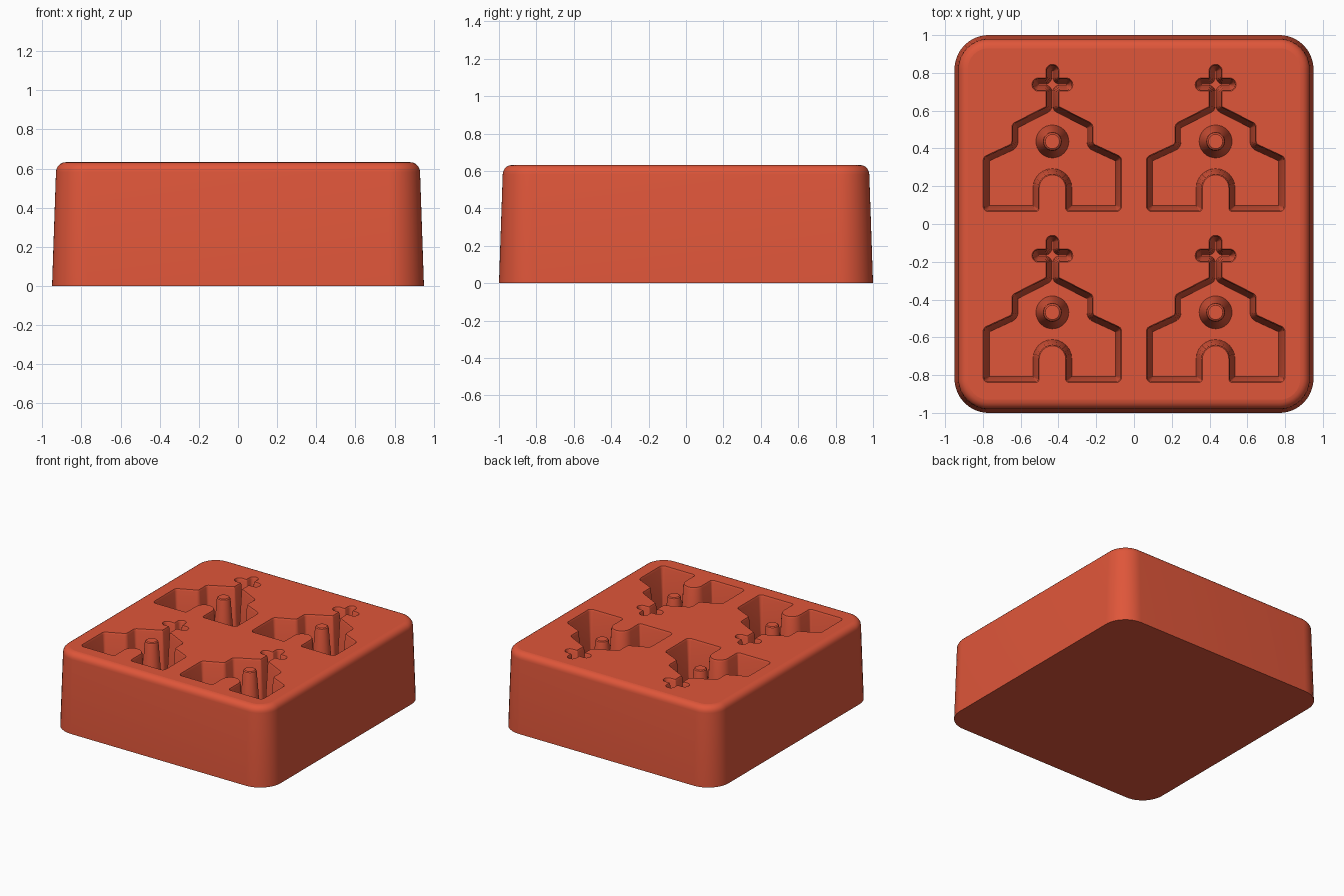
import bpy, bmesh, math
from mathutils import Vector

cube = bpy.data.objects.get("Cube")
if cube:
    bpy.data.objects.remove(cube, do_unlink=True)

HEIGHT = 0.632
DEPTH = 0.5

clay = bpy.data.materials.new("terracotta_red")
clay.use_nodes = True
clay.diffuse_color = (0.74, 0.093, 0.042, 1)
clay.node_tree.nodes["Principled BSDF"].inputs["Base Color"].default_value = clay.diffuse_color


def outline(corners, inset, segments=5):
    """Counter-clockwise (x, y, radius) corners, inset and rounded in parallel."""
    pts = [Vector(c[:2]) for c in corners]
    loop = []
    for i, p in enumerate(pts):
        d1 = (p - pts[i - 1]).normalized()
        d2 = (pts[(i + 1) % len(pts)] - p).normalized()
        n1, n2 = Vector((-d1.y, d1.x)), Vector((-d2.y, d2.x))
        miter = (n1 + n2) / (1 + n1.dot(n2))
        q = p + miter * inset
        if not corners[i][2]:
            loop.append(q)
            continue
        side = 1 if d1.cross(d2) > 0 else -1
        r = max(corners[i][2] - side * inset, 0.0015)
        for k in range(segments + 1):
            n = n1.lerp(n2, k / segments).normalized()
            loop.append(q + side * r * (miter - n))
    return loop


def circle(r, n=32):
    return [Vector((r * math.cos(math.tau * i / n), r * math.sin(math.tau * i / n)))
            for i in range(n)]


def shell(bm, levels, at=(0, 0)):
    """Walls through stacked (z, loop) levels; they face in when going down."""
    rings = [[bm.verts.new((p.x + at[0], p.y + at[1], z)) for p in loop]
             for z, loop in levels]
    count = len(rings[0])
    for a, b in zip(rings, rings[1:]):
        for i in range(count):
            j = (i + 1) % count
            bm.faces.new((a[i], a[j], b[j], b[i]))
    return rings


def finish(name, bm):
    """Turn the mesh into an object with smooth walls and crisp edges."""
    mesh = bpy.data.meshes.new(name)
    bm.to_mesh(mesh)
    bm.free()
    mesh.materials.append(clay)
    obj = bpy.data.objects.new(name, mesh)
    bpy.context.collection.objects.link(obj)
    bpy.ops.object.select_all(action='DESELECT')
    obj.select_set(True)
    bpy.context.view_layer.objects.active = obj
    bpy.ops.object.shade_smooth_by_angle(angle=math.radians(35))


# Block with drafted sides and a rounded top edge
bm = bmesh.new()
base = [(-0.95, -1, 0.18), (0.95, -1, 0.18), (0.95, 1, 0.18), (-0.95, 1, 0.18)]
sides = [(0, 0), (HEIGHT - 0.05, 0.02)]
for k in range(1, 6):
    a = k / 5 * math.pi / 2
    sides.append((HEIGHT - 0.05 * (1 - math.sin(a)), 0.02 + 0.05 * (1 - math.cos(a))))
rings = shell(bm, [(z, outline(base, o, 10)) for z, o in sides])
bm.faces.new(rings[0][::-1])
rims = [rings[-1]]

# Chapel outline: right half with wing, roof and cross, then its mirror
half = [(0.07, 0.065, 0.02), (0.367, 0.065, 0.03), (0.367, 0.355, 0.03),
        (0.215, 0.425, 0.02), (0.215, 0.53, 0.03), (0.035, 0.622, 0.004),
        (0.035, 0.703, 0.004), (0.108, 0.703, 0.033), (0.108, 0.773, 0.033),
        (0.035, 0.773, 0.004), (0.035, 0.845, 0.033)]
chapel = half + [(-x, y, r) for x, y, r in half[::-1]]

# Doorway arch closing the outline
for k in range(13):
    a = math.pi * (1 - k / 12)
    chapel.append((0.07 * math.cos(a), 0.19 + 0.07 * math.sin(a), 0))

# Four tapered pockets with softened rims
centres = [(x, y) for x in (-0.432, 0.432) for y in (0, -0.905)]
taper = [(0, 0), (0.005, 0.002), (0.014, 0.006), (DEPTH, 0.033)]
for at in centres:
    rings = shell(bm, [(HEIGHT - d, outline(chapel, o)) for d, o in taper], at)
    bm.faces.new(rings[-1])
    rims.append(rings[0])

# Flat top face around the pockets
rim_edges = [bm.edges.get((rim[i - 1], rim[i])) for rim in rims for i in range(len(rim))]
for edge in rim_edges:
    edge.smooth = False
top = bmesh.ops.triangle_fill(bm, use_beauty=True, edges=rim_edges, normal=(0, 0, 1))
for face in top["geom"]:
    if isinstance(face, bmesh.types.BMFace):
        face.normal_update()
        if face.normal.z < 0:
            face.normal_flip()
finish("mould_block", bm)

# Round window post standing in each pocket
post = [(-DEPTH, 0.087), (-0.02, 0.05), (-0.006, 0.046), (0, 0.038)]
for x, y in centres:
    bm = bmesh.new()
    rings = shell(bm, [(HEIGHT + z, circle(r)) for z, r in post], (x, y + 0.437))
    bm.faces.new(rings[-1])
    finish("window_post", bm)
